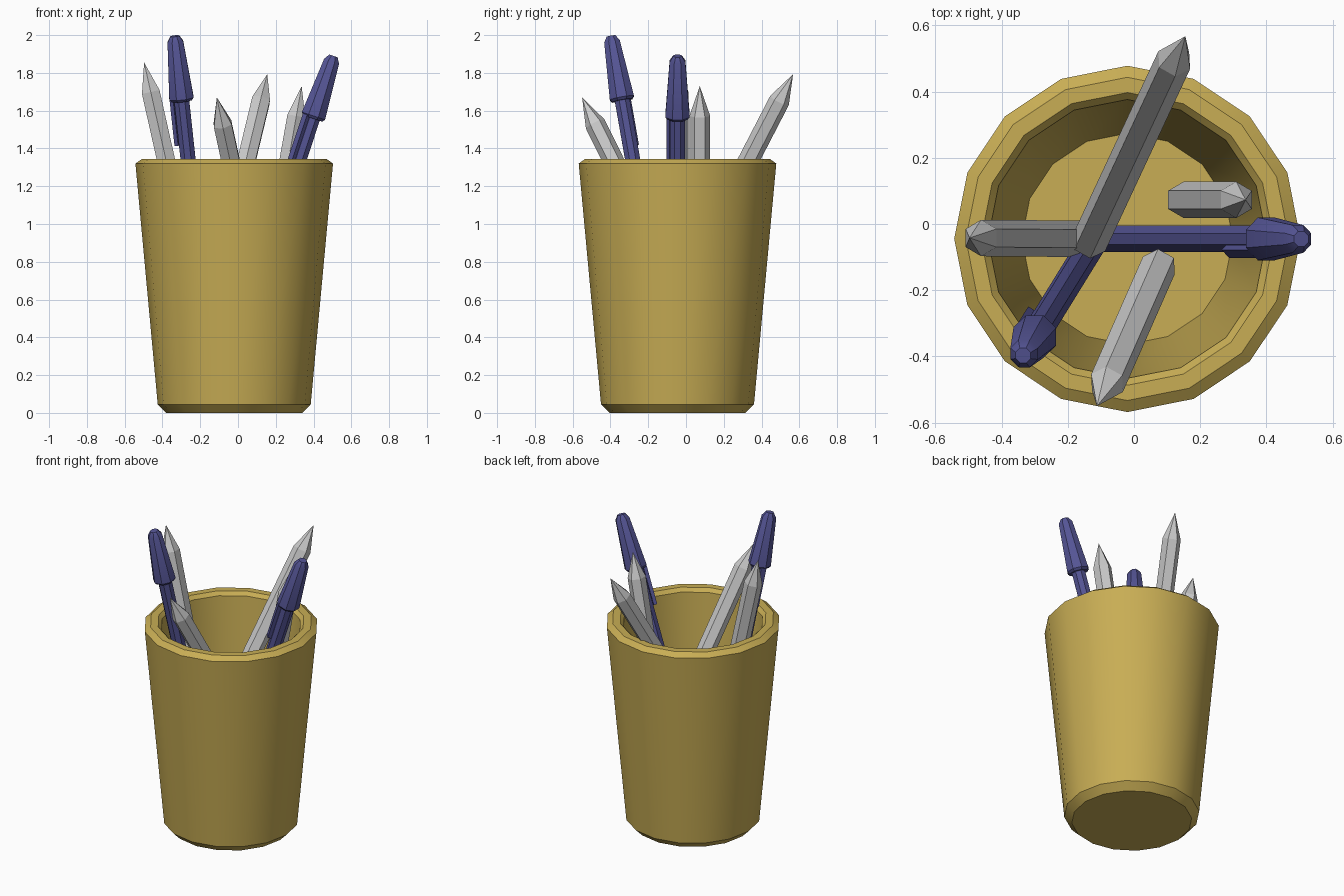
import bpy, bmesh, math
from mathutils import Vector, Matrix

if "Cube" in bpy.data.objects:
    bpy.data.objects.remove(bpy.data.objects["Cube"])


def material(name, rgb):
    m = bpy.data.materials.new(name)
    m.diffuse_color = (*rgb, 1)
    m.use_nodes = True
    m.node_tree.nodes["Principled BSDF"].inputs["Base Color"].default_value = m.diffuse_color
    return m


def lathe(bm, profile, sides, start=0.0):
    """Skin a (radius, height) profile around z; zero radius makes a cap or point."""
    rings = []
    for r, z in profile:
        if r == 0:
            rings.append([bm.verts.new((0, 0, z))] * sides)
        else:
            rings.append([bm.verts.new((r * math.cos(start + math.tau * i / sides),
                                        r * math.sin(start + math.tau * i / sides), z))
                          for i in range(sides)])
    for a, b in zip(rings, rings[1:]):
        for i in range(sides):
            j = (i + 1) % sides
            corners = list(dict.fromkeys([a[i], a[j], b[j], b[i]]))
            bm.faces.new(corners)


def make_object(name, bm, mat=None, smooth=False):
    bmesh.ops.dissolve_limit(bm, angle_limit=0.01, verts=bm.verts, edges=bm.edges)
    bmesh.ops.recalc_face_normals(bm, faces=bm.faces)
    mesh = bpy.data.meshes.new(name)
    bm.to_mesh(mesh)
    bm.free()
    obj = bpy.data.objects.new(name, mesh)
    bpy.context.collection.objects.link(obj)
    if mat:
        mesh.materials.append(mat)
    if smooth:
        bpy.ops.object.select_all(action='DESELECT')
        obj.select_set(True)
        bpy.context.view_layer.objects.active = obj
        bpy.ops.object.shade_smooth_by_angle(angle=math.radians(30))
    return obj


def lean(obj, bottom, top):
    """Stand a part built along z between two points."""
    axis = Vector(top) - Vector(bottom)
    obj.rotation_mode = 'QUATERNION'
    obj.rotation_quaternion = Vector((0, 0, 1)).rotation_difference(axis)
    obj.location = bottom


ochre = material("ochre", (0.58, 0.42, 0.09))
blue = material("blue", (0.09, 0.09, 0.30))

# Cup: tapered wall with chamfered rim and foot
bm = bmesh.new()
lathe(bm, [(0, 0), (0.36, 0), (0.405, 0.045), (0.523, 1.32), (0.488, 1.345),
           (0.442, 1.345), (0.421, 1.322), (0.319, 0.1), (0, 0.1)], 16)
cup = make_object("cup", bm, ochre, True)
cup.location = (-0.02, -0.045, 0)

# Pencils: hexagonal shafts with pointed ends
pencils = [((-0.13, -0.045, 0.22), (-0.497, -0.042, 1.855)),
           ((0.15, 0.073, 0.68), (0.337, 0.073, 1.73)),
           ((-0.135, -0.055, 0.59), (0.155, 0.567, 1.793)),
           ((0.075, -0.125, 0.81), (-0.112, -0.55, 1.67))]
for n, (bottom, top) in enumerate(pencils, 1):
    length = (Vector(top) - Vector(bottom)).length
    bm = bmesh.new()
    lathe(bm, [(0, 0), (0.055, 0), (0.055, length - 0.16), (0, length)], 6, math.pi / 2)
    lean(make_object(f"pencil_{n}", bm), bottom, top)

# Pens: barrel, tapered cap and a clip hanging below the cap
pens = [((-0.13, -0.065, 0.1), (-0.335, -0.397, 1.995), 150),
        ((-0.1, -0.045, 0.07), (0.505, -0.045, 1.89), 225)]
for n, (bottom, top, clip_angle) in enumerate(pens, 1):
    length = (Vector(top) - Vector(bottom)).length
    bm = bmesh.new()
    lathe(bm, [(0, 0), (0.043, 0), (0.043, length - 0.349), (0.058, length - 0.349),
               (0.07, length - 0.335), (0.045, length - 0.03), (0.025, length), (0, length)],
          8, math.pi / 8)
    lean(make_object(f"pen_{n}", bm, blue, True), bottom, top)

    bm = bmesh.new()
    bmesh.ops.create_cube(bm, size=1, matrix=Matrix.Rotation(math.radians(clip_angle), 4, 'Z')
                          @ Matrix.Translation((0.053, 0, length - 0.465))
                          @ Matrix.Diagonal((0.022, 0.034, 0.25, 1)))
    lean(make_object(f"pen_clip_{n}", bm, blue), bottom, top)
